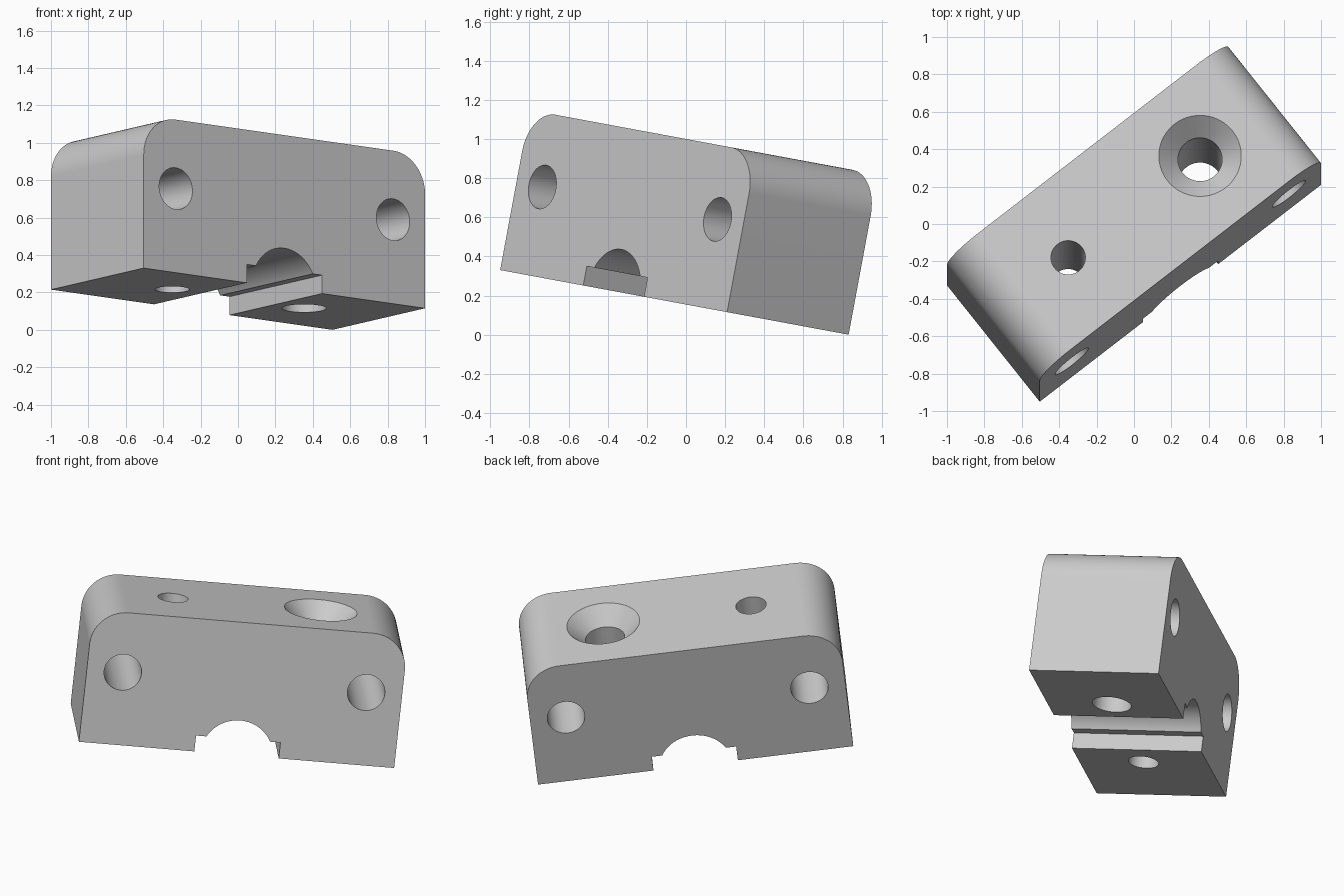
import bpy, bmesh
from math import sin, cos, pi, radians, sqrt, asin
from mathutils import Matrix, Vector

cube = bpy.data.objects.get("Cube")
if cube:
    bpy.data.objects.remove(cube, do_unlink=True)

LENGTH, DEPTH, HEIGHT = 1.912, 0.803, 0.832
ROUND = 0.215
MID = LENGTH / 2
SLOT_HALF, SLOT_HIGH, ARCH = 0.256, 0.1, 0.217

gray = bpy.data.materials.new("light_gray")
gray.use_nodes = True
color = (0.6, 0.6, 0.6, 1)
gray.diffuse_color = color
gray.node_tree.nodes["Principled BSDF"].inputs["Base Color"].default_value = color


def arc(cx, cz, r, start, end, steps):
    return [(cx + r * cos(start + (end - start) * i / steps),
             cz + r * sin(start + (end - start) * i / steps))
            for i in range(steps + 1)]


def extrude_profile(name, points, depth):
    bm = bmesh.new()
    face = bm.faces.new([bm.verts.new((x, 0, z)) for x, z in points])
    grown = bmesh.ops.extrude_face_region(bm, geom=[face])["geom"]
    bmesh.ops.translate(bm, vec=(0, depth, 0),
                        verts=[g for g in grown if isinstance(g, bmesh.types.BMVert)])
    bmesh.ops.recalc_face_normals(bm, faces=bm.faces)
    mesh = bpy.data.meshes.new(name)
    bm.to_mesh(mesh)
    bm.free()
    obj = bpy.data.objects.new(name, mesh)
    bpy.context.collection.objects.link(obj)
    mesh.materials.append(gray)
    return obj


def drill(target, start, end, r1, r2):
    """Cut a round or tapered hole between two points."""
    start, end = Vector(start), Vector(end)
    axis = end - start
    bpy.ops.mesh.primitive_cone_add(
        vertices=64, radius1=r1, radius2=r2, depth=axis.length,
        location=(start + end) / 2, rotation=axis.to_track_quat("Z", "Y").to_euler())
    cutter = bpy.context.object
    cutter.name = "hole_cutter"
    cutter.hide_render = True
    cutter.data.materials.append(gray)
    mod = target.modifiers.new("hole", "BOOLEAN")
    mod.operation = "DIFFERENCE"
    mod.solver = "EXACT"
    mod.object = cutter
    bpy.context.view_layer.objects.active = target
    bpy.ops.object.modifier_apply(modifier=mod.name)
    bpy.data.objects.remove(cutter, do_unlink=True)


# Block outline: rounded top corners, stepped arch slot underneath
a = asin(SLOT_HIGH / ARCH)
outline = [(0, 0), (MID - SLOT_HALF, 0), (MID - SLOT_HALF, SLOT_HIGH)]
outline += arc(MID, 0, ARCH, pi - a, a, 32)
outline += [(MID + SLOT_HALF, SLOT_HIGH), (MID + SLOT_HALF, 0), (LENGTH, 0)]
outline += arc(LENGTH - ROUND, HEIGHT - ROUND, ROUND, 0, pi / 2, 20)
outline += arc(ROUND, HEIGHT - ROUND, ROUND, pi / 2, pi, 20)
block = extrude_profile("clamp_block", outline, DEPTH)

# Cross holes near both ends
for x in (0.218, LENGTH - 0.218):
    drill(block, (x, -0.1, 0.457), (x, DEPTH + 0.1, 0.457), 0.113, 0.113)

# Vertical holes, the larger one countersunk
for x, r in ((0.508, 0.092), (LENGTH - 0.508, 0.118)):
    drill(block, (x, DEPTH / 2, -0.1), (x, DEPTH / 2, HEIGHT + 0.1), r, r)
drill(block, (LENGTH - 0.508, DEPTH / 2, HEIGHT - 0.125),
      (LENGTH - 0.508, DEPTH / 2, HEIGHT + 0.02), 0.098, 0.24)

# Smooth curved walls with crisp edges
bpy.ops.object.select_all(action="DESELECT")
block.select_set(True)
bpy.context.view_layer.objects.active = block
bpy.ops.object.shade_smooth_by_angle(angle=radians(30))
block.modifiers.new("flat_weight", "WEIGHTED_NORMAL").keep_sharp = True

# Tilted resting pose
block.matrix_world = (Matrix.Translation((-0.504, -0.95, 0.33))
                      @ Matrix.Rotation(radians(-10.5), 4, "X")
                      @ Matrix.Rotation(radians(38.1), 4, "Z"))
